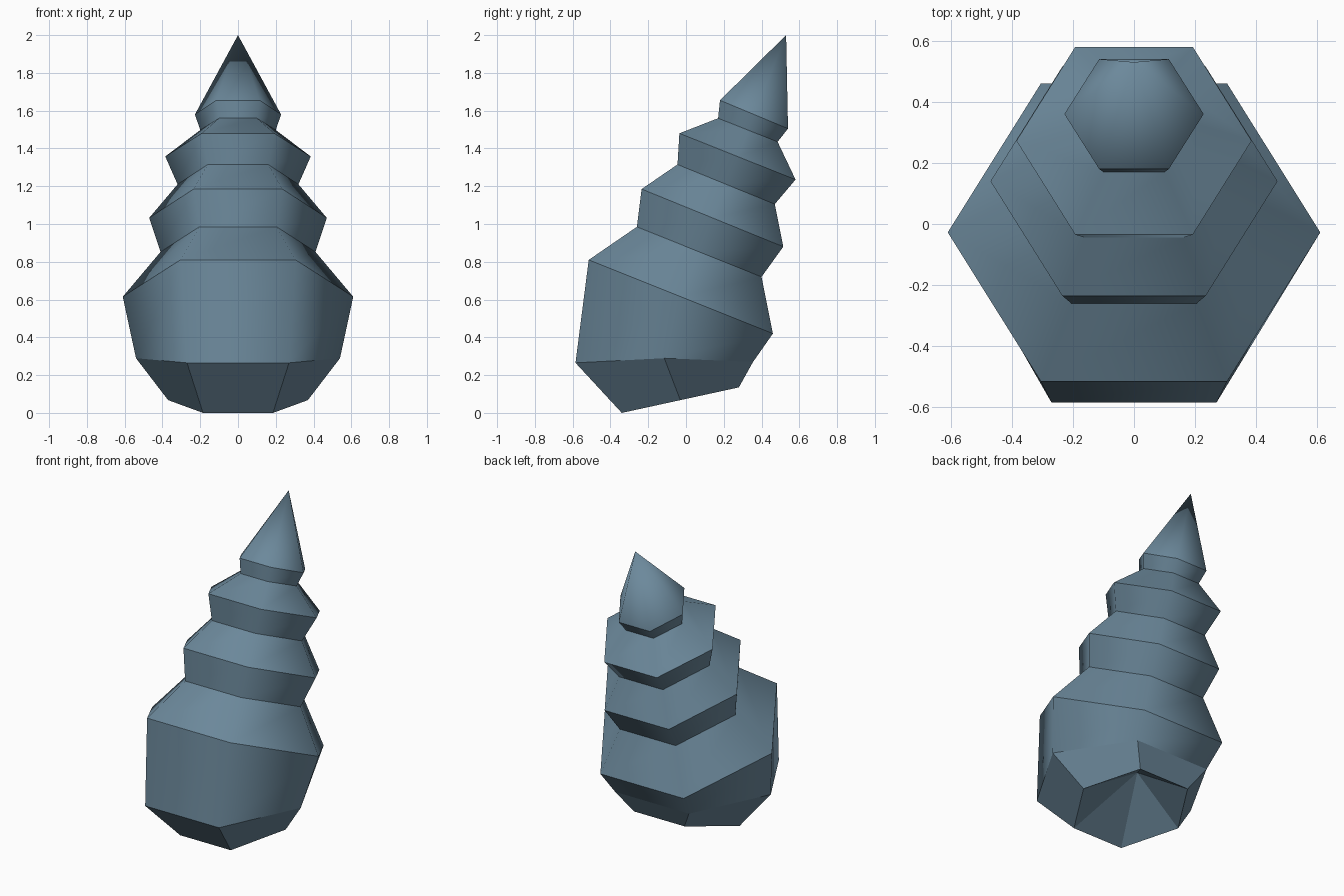
import bpy, bmesh

if "Cube" in bpy.data.objects:
    bpy.data.objects.remove(bpy.data.objects["Cube"])

# One flat slate-blue colour
mat = bpy.data.materials.new("slate_blue")
mat.diffuse_color = (0.15, 0.25, 0.33, 1.0)
mat.use_nodes = True
mat.node_tree.nodes["Principled BSDF"].inputs["Base Color"].default_value = mat.diffuse_color

# Tilted hexagon rings: front y, front z, back y, back z, half width, side lift
RINGS = [
    (-0.34, 0.00, 0.28, 0.135, 0.37, 0.0),    # opening rim
    (-0.585, 0.265, 0.355, 0.27, 0.54, 0.022),  # belly bottom
    (-0.515, 0.81, 0.46, 0.42, 0.61, 0.0),    # belly shoulder
    (-0.26, 0.985, 0.40, 0.72, 0.41, 0.0),
    (-0.235, 1.185, 0.515, 0.88, 0.47, 0.0),
    (-0.045, 1.315, 0.47, 1.105, 0.32, 0.0),
    (-0.035, 1.48, 0.58, 1.235, 0.385, 0.0),
    (0.17, 1.56, 0.485, 1.435, 0.20, 0.0),
    (0.18, 1.655, 0.54, 1.505, 0.228, 0.0),
]
TIP = (0, 0.53, 2.0)
HOLLOW = (0, 0.03, 0.29)   # deepest point of the recessed opening

bm = bmesh.new()


def hexagon(fy, fz, by, bz, w, lift):
    my, mz = (fy + by) / 2, (fz + bz) / 2 + lift
    pts = [(-w / 2, fy, fz), (w / 2, fy, fz), (w, my, mz),
           (w / 2, by, bz), (-w / 2, by, bz), (-w, my, mz)]
    return [bm.verts.new(p) for p in pts]


loops = [hexagon(*r) for r in RINGS]

# Whorl walls
for a, b in zip(loops, loops[1:]):
    for i in range(6):
        j = (i + 1) % 6
        bm.faces.new((a[i], a[j], b[j], b[i]))

# Pointed tip and hollow opening
tip, hollow = bm.verts.new(TIP), bm.verts.new(HOLLOW)
for i in range(6):
    j = (i + 1) % 6
    bm.faces.new((loops[-1][i], loops[-1][j], tip))
    bm.faces.new((loops[0][j], loops[0][i], hollow))

# Smooth around each whorl, crisp along ring edges and at the base
for f in bm.faces:
    f.smooth = True
ring_of = {v: k for k, ring in enumerate(loops) for v in ring}
for e in bm.edges:
    a, b = (ring_of.get(v, -1) for v in e.verts)
    e.smooth = not (a == b or {a, b} == {0, 1} or {a, b} == {-1, 0})

bmesh.ops.recalc_face_normals(bm, faces=bm.faces)
mesh = bpy.data.meshes.new("spiral_shell")
bm.to_mesh(mesh)
bm.free()
mesh.materials.append(mat)
shell = bpy.data.objects.new("spiral_shell", mesh)
bpy.context.collection.objects.link(shell)
